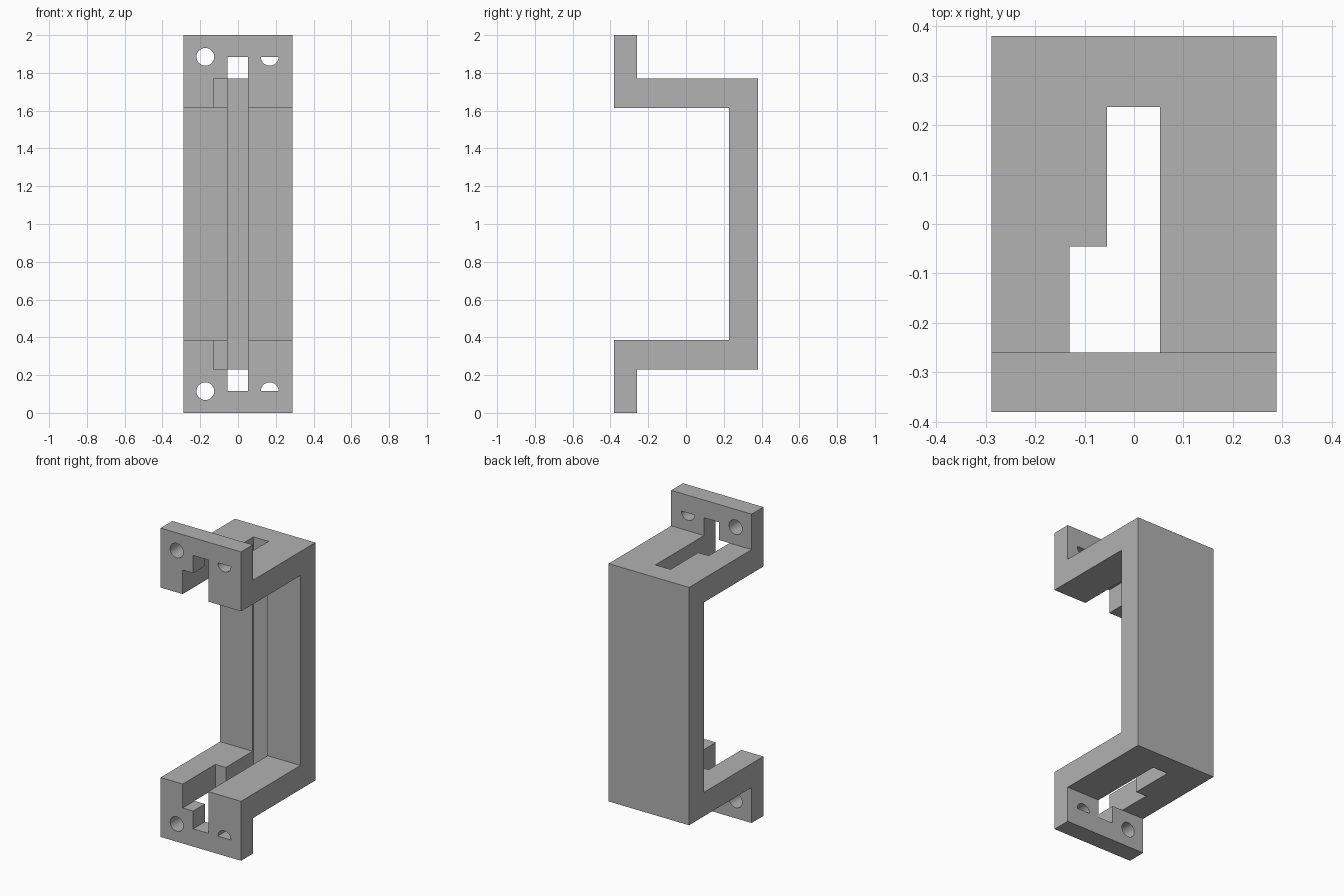
import bpy
import bmesh
import math
from mathutils import Vector

cube = bpy.data.objects.get("Cube")
if cube:
    bpy.data.objects.remove(cube, do_unlink=True)

grey = bpy.data.materials.new("plain_grey")
grey.use_nodes = True
colour = (0.445, 0.445, 0.445, 1)
grey.diffuse_color = colour
grey.node_tree.nodes["Principled BSDF"].inputs["Base Color"].default_value = colour


def extrude(name, outline, depth):
    """Solid prism from a flat outline of 3D points."""
    bm = bmesh.new()
    face = bm.faces.new([bm.verts.new(p) for p in outline])
    moved = bmesh.ops.extrude_face_region(bm, geom=[face])["geom"]
    verts = [v for v in moved if isinstance(v, bmesh.types.BMVert)]
    bmesh.ops.translate(bm, verts=verts, vec=Vector(depth))
    bmesh.ops.recalc_face_normals(bm, faces=bm.faces)
    mesh = bpy.data.meshes.new(name)
    bm.to_mesh(mesh)
    bm.free()
    mesh.materials.append(grey)
    obj = bpy.data.objects.new(name, mesh)
    bpy.context.collection.objects.link(obj)
    return obj


def box(name, x0, x1, y0, y1, z0, z1):
    outline = [(x0, y0, z0), (x1, y0, z0), (x1, y0, z1), (x0, y0, z1)]
    return extrude(name, outline, (0, y1 - y0, 0))


def hole(name, x, z, radius, sweep, up):
    """Round or half-round prism through a flange."""
    steps = 32 if sweep > math.pi else 17
    span = steps if sweep > math.pi else steps - 1
    outline = [(x + radius * math.cos(sweep * i / span), -0.5,
                z + up * radius * math.sin(sweep * i / span)) for i in range(steps)]
    return extrude(name, outline, (0, 0.4, 0))


# Bracket: one side profile, mirrored top to bottom, drawn across the width
lower = [(0.38, 0.23), (-0.26, 0.23), (-0.26, 0), (-0.38, 0), (-0.38, 0.385), (0.228, 0.385)]
profile = lower + [(y, 2 - z) for y, z in reversed(lower)]
bracket = extrude("mounting_bracket", [(-0.288, y, z) for y, z in profile], (0.576, 0, 0))

# Narrow slot with the shallow groove in the back, and the wider front notch
cutters = [
    box("narrow_slot", -0.055, 0.053, -0.5, 0.237, 0.115, 1.885),
    box("wide_notch", -0.13, 0, -0.5, -0.046, 0.23, 1.77),
]

# Round and half-round screw holes at both ends
for z, up in ((0.115, 1), (1.885, -1)):
    cutters.append(hole("round_hole", -0.173, z, 0.047, 2 * math.pi, up))
    cutters.append(hole("half_round_hole", 0.168, z, 0.047, math.pi, up))

for cutter in cutters:
    cutter.hide_render = True
    cut = bracket.modifiers.new(cutter.name, "BOOLEAN")
    cut.operation = "DIFFERENCE"
    cut.solver = "EXACT"
    cut.object = cutter

# Bake the cuts and drop the cutters
bpy.context.view_layer.update()
final = bpy.data.meshes.new_from_object(
    bracket.evaluated_get(bpy.context.evaluated_depsgraph_get()))
bracket.modifiers.clear()
bracket.data = final
for cutter in cutters:
    bpy.data.objects.remove(cutter, do_unlink=True)

bpy.context.view_layer.objects.active = bracket
bracket.select_set(True)
bpy.ops.object.shade_smooth_by_angle(angle=math.radians(30))
